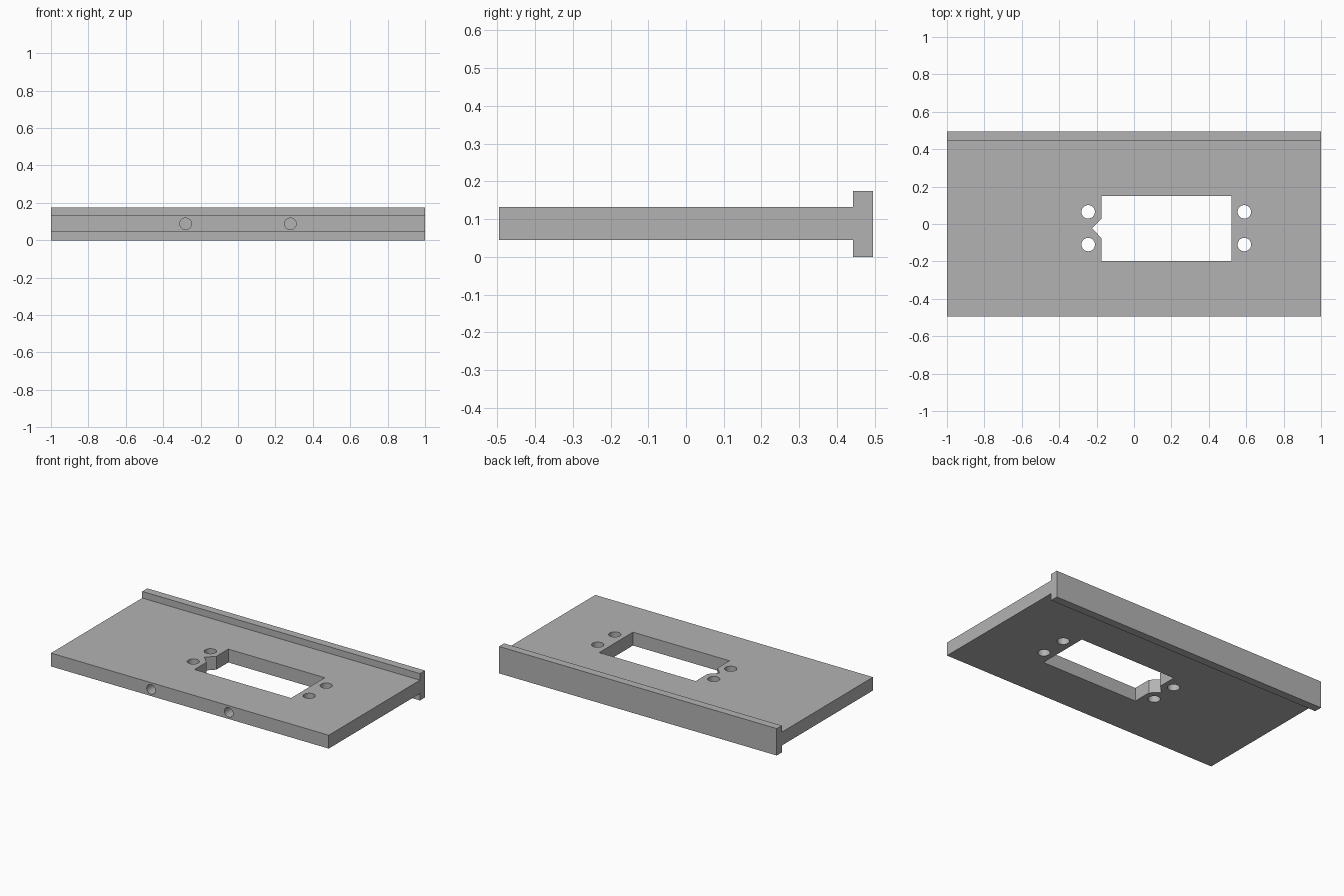
import bpy, bmesh, math
from mathutils import Matrix, Vector

cube = bpy.data.objects.get("Cube")
if cube:
    bpy.data.objects.remove(cube, do_unlink=True)

grey = bpy.data.materials.new("mid_grey")
grey.use_nodes = True
colour = (0.45, 0.45, 0.45, 1)
grey.diffuse_color = colour
grey.node_tree.nodes["Principled BSDF"].inputs["Base Color"].default_value = colour


def prism(name, points, direction):
    """Extrude a closed outline along a direction."""
    bm = bmesh.new()
    face = bm.faces.new([bm.verts.new(p) for p in points])
    new = bmesh.ops.extrude_face_region(bm, geom=[face])["geom"]
    bmesh.ops.translate(bm, vec=Vector(direction),
                        verts=[v for v in new if isinstance(v, bmesh.types.BMVert)])
    bmesh.ops.recalc_face_normals(bm, faces=bm.faces)
    mesh = bpy.data.meshes.new(name)
    bm.to_mesh(mesh)
    bm.free()
    mesh.materials.append(grey)
    obj = bpy.data.objects.new(name, mesh)
    bpy.context.collection.objects.link(obj)
    return obj


def drill(name, centre, radius, direction):
    """Round cutter starting at centre and running along direction."""
    turn = Vector((0, 0, 1)).rotation_difference(Vector(direction)).to_matrix()
    ring = [Vector(centre) + turn @ (Matrix.Rotation(math.tau * i / 48, 3, "Z") @ Vector((radius, 0, 0)))
            for i in range(48)]
    return prism(name, ring, direction)


# Plate with a T-shaped rail along the back edge
low, high, top = 0.045, 0.132, 0.175
back, rail = 0.495, 0.443
section = [(-back, low), (rail, low), (rail, 0), (back, 0),
           (back, top), (rail, top), (rail, high), (-back, high)]
plate = prism("mounting_plate", [(-1, y, z) for y, z in section], (2, 0, 0))

# Rectangular window with a V notch on its right side
window = [(-0.175, -0.197), (0.52, -0.197), (0.52, 0.15), (-0.175, 0.15),
          (-0.175, 0.028), (-0.225, -0.023), (-0.175, -0.074)]
cutters = [prism("window_cutter", [(x, y, -0.1) for x, y in window], (0, 0, 0.4))]

# Four screw holes beside the window
for x in (-0.245, 0.59):
    for y in (0.065, -0.11):
        cutters.append(drill("screw_hole_cutter", (x, y, -0.1), 0.036, (0, 0, 0.4)))

# Two blind holes in the front edge
for x in (-0.28, 0.28):
    cutters.append(drill("edge_hole_cutter", (x, -0.6, 0.088), 0.031, (0, 0.3, 0)))

# Cut the openings
bpy.context.view_layer.objects.active = plate
for cutter in cutters:
    mod = plate.modifiers.new("cut", "BOOLEAN")
    mod.operation = "DIFFERENCE"
    mod.solver = "EXACT"
    mod.object = cutter
    bpy.ops.object.modifier_apply(modifier=mod.name)
    bpy.data.objects.remove(cutter, do_unlink=True)

# Smooth the hole walls, keep the edges sharp
bpy.ops.object.select_all(action="DESELECT")
plate.select_set(True)
bpy.ops.object.shade_smooth_by_angle(angle=math.radians(30))
